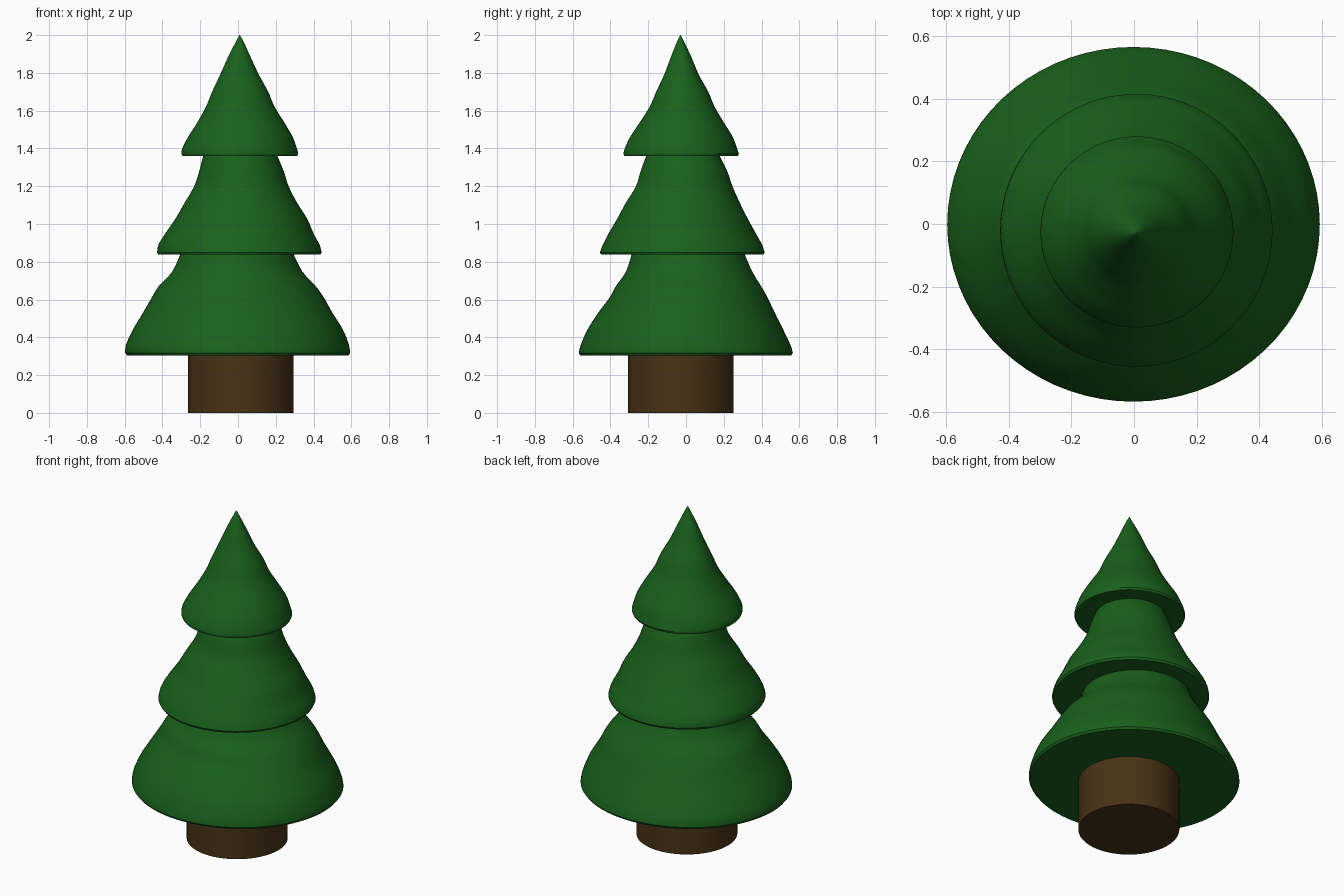
import bpy, bmesh, math

if "Cube" in bpy.data.objects:
    bpy.data.objects.remove(bpy.data.objects["Cube"])

SEG = 72


def material(name, rgb):
    m = bpy.data.materials.new(name)
    m.diffuse_color = (*rgb, 1)
    m.use_nodes = True
    m.node_tree.nodes["Principled BSDF"].inputs["Base Color"].default_value = m.diffuse_color
    return m


def catmull(a, b, c, d, t):
    return 0.5 * (2 * b + (c - a) * t + (2 * a - 5 * b + 4 * c - d) * t * t
                  + (3 * b - a - 3 * c + d) * t ** 3)


def smooth_rows(rows, steps=4):
    out = []
    n = len(rows)
    for i in range(n - 1):
        quad = [rows[max(i - 1, 0)], rows[i], rows[i + 1], rows[min(i + 2, n - 1)]]
        for s in range(steps):
            out.append([catmull(*vals, s / steps) for vals in zip(*quad)])
    return out + [list(rows[-1])]


def tier(name, rows, mat):
    """Loft rings given as (z, left, right, front, back) extents."""
    first = rows[0]
    rim = [first[0]] + [v * 0.985 for v in first[1:]]
    first = [first[0] + 0.012] + list(first[1:])
    levels = [rim] + smooth_rows([first] + list(rows[1:]))
    bm = bmesh.new()
    rings = []
    for z, x0, x1, y0, y1 in levels:
        cx, cy, rx, ry = (x0 + x1) / 2, (y0 + y1) / 2, (x1 - x0) / 2, (y1 - y0) / 2
        rings.append([bm.verts.new((cx + rx * math.cos(2 * math.pi * k / SEG),
                                    cy + ry * math.sin(2 * math.pi * k / SEG), z))
                      for k in range(SEG)])
    for lo, hi in zip(rings, rings[1:]):
        for k in range(SEG):
            j = (k + 1) % SEG
            bm.faces.new((lo[k], lo[j], hi[j], hi[k]))
    bm.faces.new(rings[0][::-1])
    bm.faces.new(rings[-1])
    me = bpy.data.meshes.new(name)
    bm.to_mesh(me)
    bm.free()
    ob = bpy.data.objects.new(name, me)
    bpy.context.collection.objects.link(ob)
    me.materials.append(mat)
    finish(ob)


def finish(ob):
    bpy.ops.object.select_all(action='DESELECT')
    ob.select_set(True)
    bpy.context.view_layer.objects.active = ob
    bpy.ops.object.shade_smooth_by_angle(angle=math.radians(35))


green = material("foliage_green", (0.01, 0.12, 0.012))
brown = material("bark_brown", (0.065, 0.032, 0.008))

# Trunk
bpy.ops.mesh.primitive_cylinder_add(vertices=64, radius=0.28, depth=0.33,
                                    location=(0.014, -0.028, 0.165))
trunk = bpy.context.object
trunk.name = "trunk"
trunk.data.materials.append(brown)
finish(trunk)

# Bottom foliage tier
tier("lower_foliage", [
    (0.305, -0.597, 0.594, -0.568, 0.566),
    (0.36, -0.593, 0.587, -0.557, 0.553),
    (0.44, -0.557, 0.556, -0.522, 0.515),
    (0.53, -0.503, 0.500, -0.465, 0.470),
    (0.61, -0.457, 0.455, -0.405, 0.432),
    (0.67, -0.420, 0.412, -0.372, 0.398),
    (0.75, -0.347, 0.340, -0.317, 0.350),
    (0.86, -0.298, 0.285, -0.282, 0.302)], green)

# Middle foliage tier
tier("middle_foliage", [
    (0.838, -0.428, 0.443, -0.456, 0.416),
    (0.89, -0.421, 0.432, -0.440, 0.403),
    (0.95, -0.385, 0.400, -0.410, 0.370),
    (1.03, -0.330, 0.365, -0.363, 0.326),
    (1.11, -0.284, 0.314, -0.320, 0.286),
    (1.20, -0.232, 0.268, -0.265, 0.246),
    (1.28, -0.205, 0.242, -0.240, 0.218),
    (1.38, -0.180, 0.200, -0.204, 0.168)], green)

# Top foliage tier
tier("upper_foliage", [
    (1.36, -0.299, 0.318, -0.331, 0.280),
    (1.40, -0.295, 0.312, -0.324, 0.270),
    (1.46, -0.265, 0.290, -0.296, 0.248),
    (1.53, -0.220, 0.250, -0.250, 0.205),
    (1.62, -0.170, 0.194, -0.193, 0.152),
    (1.70, -0.137, 0.160, -0.158, 0.118),
    (1.79, -0.095, 0.111, -0.116, 0.068),
    (1.89, -0.050, 0.064, -0.078, 0.026),
    (1.96, -0.014, 0.032, -0.050, -0.008),
    (2.00, 0.007, 0.011, -0.031, -0.027)], green)
